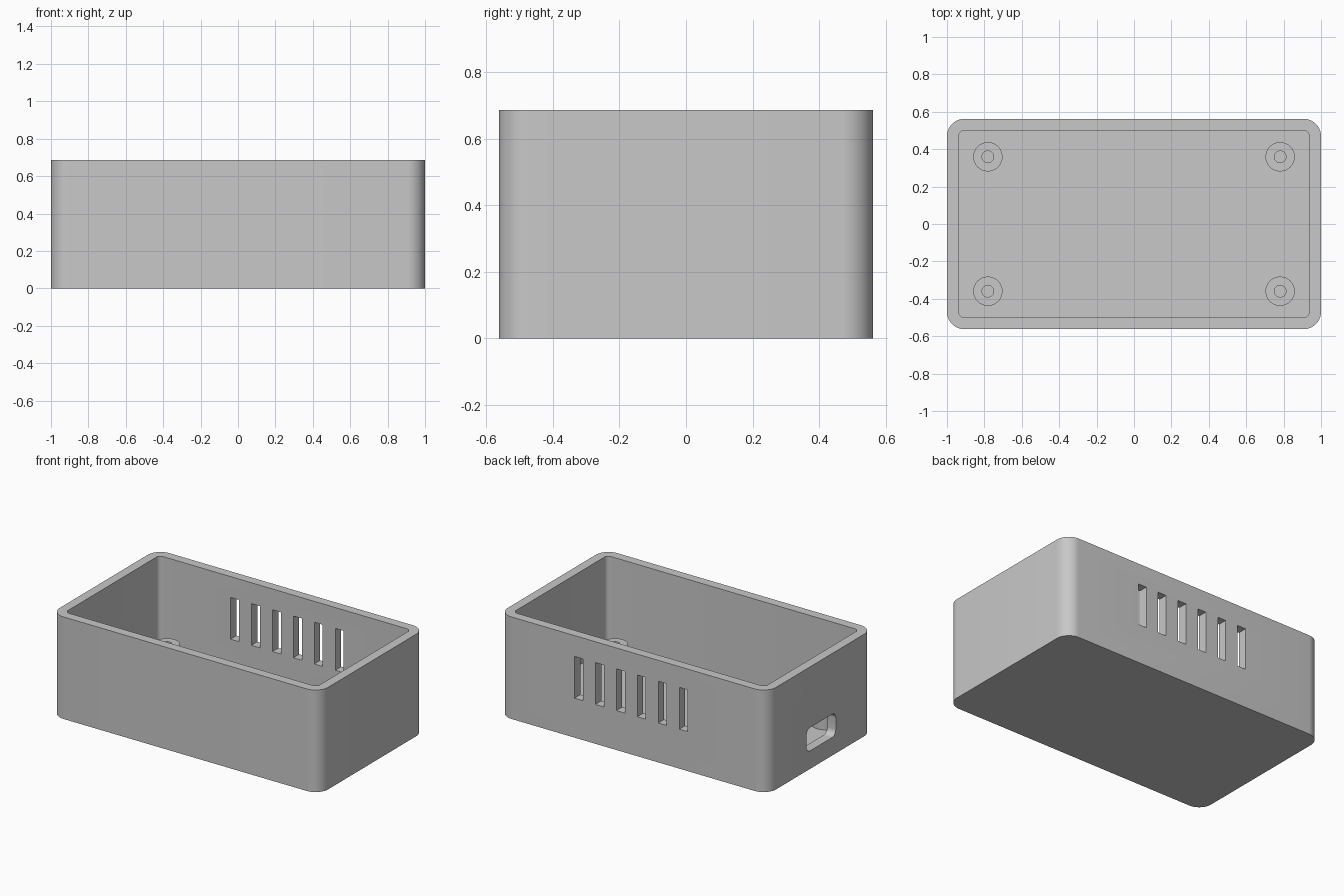
import bpy, bmesh, math
from mathutils import Matrix, Vector

cube = bpy.data.objects.get("Cube")
if cube:
    bpy.data.objects.remove(cube, do_unlink=True)

MM = 1 / 32                      # one design millimetre in model units
LENGTH, WIDTH, HEIGHT = 64 * MM, 36 * MM, 22 * MM
WALL = 2 * MM
FLOOR = 2 * MM

grey = bpy.data.materials.new("matte grey plastic")
grey.use_nodes = True
grey.diffuse_color = (0.58, 0.58, 0.58, 1)
grey.node_tree.nodes["Principled BSDF"].inputs["Base Color"].default_value = grey.diffuse_color


def make_object(name, bm):
    bmesh.ops.recalc_face_normals(bm, faces=bm.faces)
    mesh = bpy.data.meshes.new(name)
    bm.to_mesh(mesh)
    bm.free()
    mesh.materials.append(grey)
    obj = bpy.data.objects.new(name, mesh)
    bpy.context.collection.objects.link(obj)
    return obj


def rounded_prism(name, a, b, radius, depth, matrix=Matrix(), steps=12):
    """Rounded rectangle a by b, extruded along local z from 0 to depth."""
    bm = bmesh.new()
    ring = []
    for corner, (sx, sy) in enumerate([(1, 1), (-1, 1), (-1, -1), (1, -1)]):
        for i in range(steps + 1):
            t = (corner + i / steps) * math.pi / 2
            ring.append(bm.verts.new((sx * (a / 2 - radius) + radius * math.cos(t),
                                      sy * (b / 2 - radius) + radius * math.sin(t), 0)))
    face = bm.faces.new(ring)
    side = bmesh.ops.extrude_face_region(bm, geom=[face])["geom"]
    bmesh.ops.translate(bm, vec=(0, 0, depth),
                        verts=[v for v in side if isinstance(v, bmesh.types.BMVert)])
    bm.transform(matrix)
    return make_object(name, bm)


def box(name, size, centre):
    bm = bmesh.new()
    bmesh.ops.create_cube(bm, size=1)
    bm.transform(Matrix.Translation(centre) @ Matrix.Diagonal((*size, 1)))
    return make_object(name, bm)


def select_only(obj):
    bpy.ops.object.select_all(action="DESELECT")
    obj.select_set(True)
    bpy.context.view_layer.objects.active = obj


def cut(target, cutter):
    cutter.hide_render = True
    mod = target.modifiers.new("cut", "BOOLEAN")
    mod.operation, mod.solver, mod.object = "DIFFERENCE", "EXACT", cutter
    select_only(target)
    bpy.ops.object.modifier_apply(modifier=mod.name)
    bpy.data.objects.remove(cutter, do_unlink=True)


# Open-topped case with rounded corners
case = rounded_prism("case", LENGTH, WIDTH, 3 * MM, HEIGHT)
cut(case, rounded_prism("cavity_cutter", LENGTH - 2 * WALL, WIDTH - 2 * WALL, 1 * MM,
                        HEIGHT, Matrix.Translation((0, 0, FLOOR)), 6))

# Row of six vent slots through the back wall
for i in range(6):
    cut(case, box("slot_cutter", (2 * MM, 4 * MM, 9 * MM),
                  ((5 * i - 12) * MM, WIDTH / 2 - WALL / 2, 13 * MM)))

# Rounded port opening through the -x end wall
port_place = (Matrix.Translation((-LENGTH / 2 - WALL / 2, -0.01, 6.4 * MM))
              @ Matrix((Vector((0, 0, 1)), Vector((1, 0, 0)), Vector((0, 1, 0)))).to_4x4())
cut(case, rounded_prism("port_cutter", 10 * MM, 5 * MM, 1.3 * MM, 2 * WALL, port_place, 8))

# Four hollow screw posts standing on the floor
posts = []
for side, sx in (("right", -1), ("left", 1)):
    for end, sy in (("front", -1), ("back", 1)):
        bm = bmesh.new()
        outer, inner, low, top = 2.5 * MM, 1 * MM, FLOOR - 0.01, 6 * MM
        profile = [bm.verts.new((r, 0, z)) for r, z in
                   ((inner, low), (outer, low), (outer, top), (inner, top))]
        edges = [bm.edges.new((profile[k], profile[(k + 1) % 4])) for k in range(4)]
        bmesh.ops.spin(bm, geom=profile + edges, axis=(0, 0, 1), cent=(0, 0, 0),
                       angle=math.tau, steps=48, use_merge=True)
        bmesh.ops.remove_doubles(bm, verts=bm.verts, dist=0.0001)
        post = make_object(f"screw_post_{end}_{side}", bm)
        post.location = (sx * 25 * MM, sy * 11.5 * MM, 0)
        posts.append(post)

# Smooth the curved corners, keep the edges crisp
for obj in [case] + posts:
    select_only(obj)
    bpy.ops.object.shade_smooth_by_angle(angle=math.radians(30))
